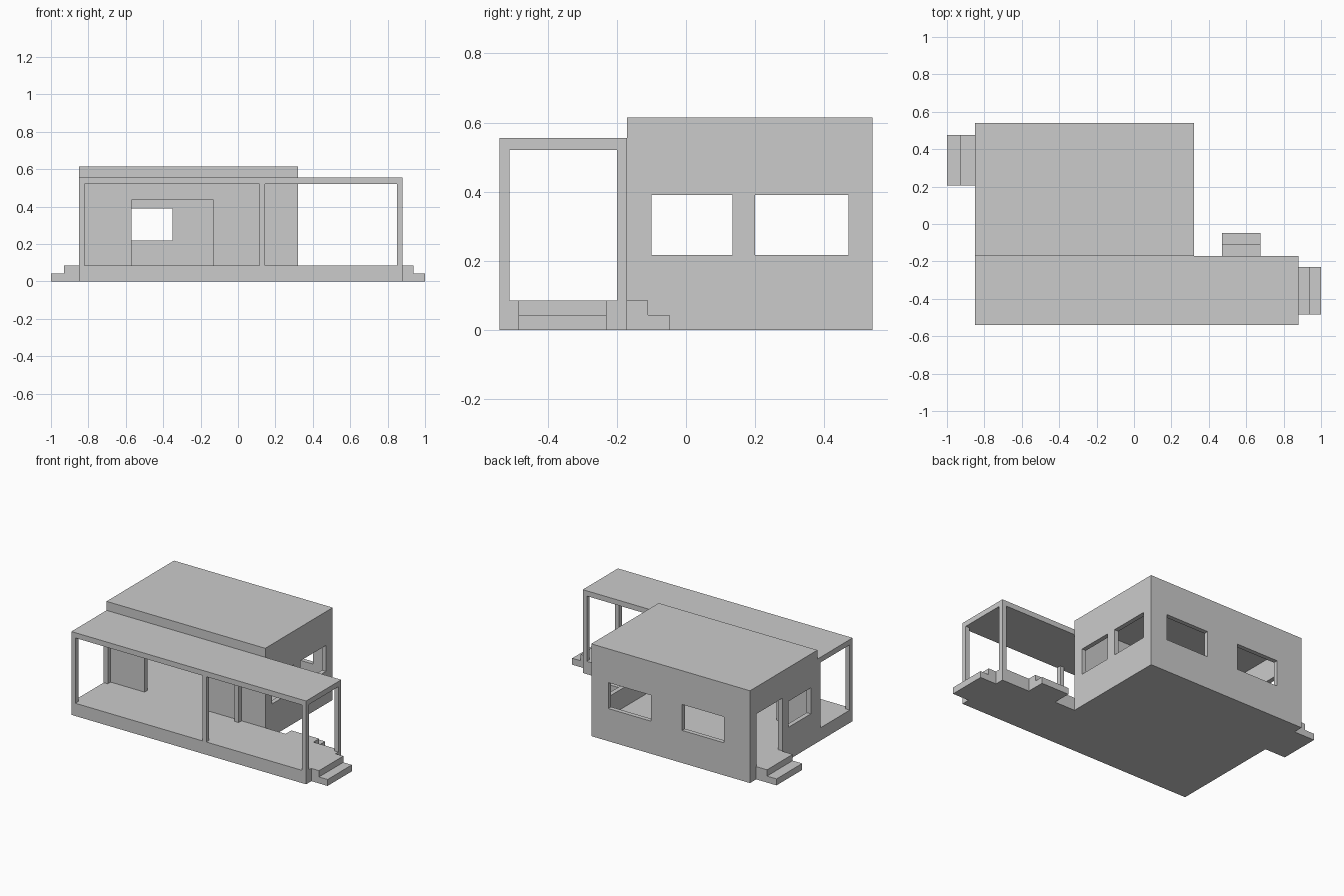
import bpy, bmesh

if "Cube" in bpy.data.objects:
    bpy.data.objects.remove(bpy.data.objects["Cube"])

def box(name, x0, x1, y0, y1, z0, z1):
    bm = bmesh.new()
    bmesh.ops.create_cube(bm, size=1)
    for v in bm.verts:
        v.co.x = x1 if v.co.x > 0 else x0
        v.co.y = y1 if v.co.y > 0 else y0
        v.co.z = z1 if v.co.z > 0 else z0
    me = bpy.data.meshes.new(name)
    bm.to_mesh(me)
    bm.free()
    ob = bpy.data.objects.new(name, me)
    bpy.context.collection.objects.link(ob)
    return ob

def cut(target, name, *dims):
    cutter = box(name, *dims)
    cutter.hide_render = True
    cutter.hide_set(True)
    cutter.display_type = 'WIRE'
    mod = target.modifiers.new(name, 'BOOLEAN')
    mod.operation = 'DIFFERENCE'
    mod.solver = 'EXACT'
    mod.object = cutter

def steps(name, profile, depth0, depth1, along_x):
    # extrude a stepped side profile sideways
    bm = bmesh.new()
    def pt(a, z, d):
        return (a, d, z) if along_x else (d, a, z)
    f = bm.faces.new([bm.verts.new(pt(a, z, depth0)) for a, z in profile])
    r = bmesh.ops.extrude_face_region(bm, geom=[f])
    for v in r['geom']:
        if isinstance(v, bmesh.types.BMVert):
            v.co[1 if along_x else 0] = depth1
    bmesh.ops.recalc_face_normals(bm, faces=bm.faces)
    me = bpy.data.meshes.new(name)
    bm.to_mesh(me)
    bm.free()
    bpy.context.collection.objects.link(bpy.data.objects.new(name, me))

def stair_profile(a0, a1, a2):
    return [(a0, 0), (a2, 0), (a2, 0.043), (a1, 0.043), (a1, FLOOR), (a0, FLOOR)]

FLOOR, T = 0.085, 0.03
XL, XH, XP = -0.85, 0.32, 0.88       # left side, house right, porch right
YF, YW, YB = -0.54, -0.17, 0.54      # porch front, house front, house back
TOP, P0, P1 = 0.615, 0.52, 0.555     # house top, porch roof bottom and top

# Hollow house body
house = box("house_walls", XL, XH, YW, YB, 0, TOP)
cut(house, "room_cutter", XL + T, XH - T, YW + T, YB - T, FLOOR, TOP - T)

# Door openings
cut(house, "front_door_cutter", -0.57, -0.13, YW - 0.02, YW + 0.05, FLOOR, 0.435)
cut(house, "side_door_cutter", XL - 0.02, XL + 0.05, 0.20, 0.47, FLOOR, 0.435)

# Window openings
W0, W1 = 0.217, 0.39
for i, (a, b) in enumerate([(-0.10, 0.135), (0.20, 0.47)]):
    cut(house, f"right_window_cutter_{i}", XH - 0.05, XH + 0.02, a, b, W0, W1)
cut(house, "left_window_cutter", XL - 0.02, XL + 0.05, -0.10, 0.135, W0, W1)
for i, (a, b) in enumerate([(-0.66, -0.35), (-0.12, 0.195)]):
    cut(house, f"back_window_cutter_{i}", a, b, YB - 0.05, YB + 0.02, W0, W1)

# Porch deck, roof and posts
box("porch_deck", XL, XP, YF, YW, 0, FLOOR)
box("porch_roof", XL, XP, YF, YW, P0, P1)
for i, x in enumerate([XL, 0.115, XP - T]):
    box(f"front_post_{i}", x, x + T, YF, YF + T, FLOOR, P0)
    box(f"back_post_{i}", x, x + T, YW - T, YW, FLOOR, P0)

# Entrance steps
steps("right_steps", stair_profile(XP, 0.937, 1.0), -0.485, -0.23, True)
steps("left_steps", stair_profile(XL, -0.93, -1.0), 0.205, 0.475, True)
steps("rear_deck_steps", stair_profile(YW, -0.11, -0.048), 0.47, 0.675, False)
